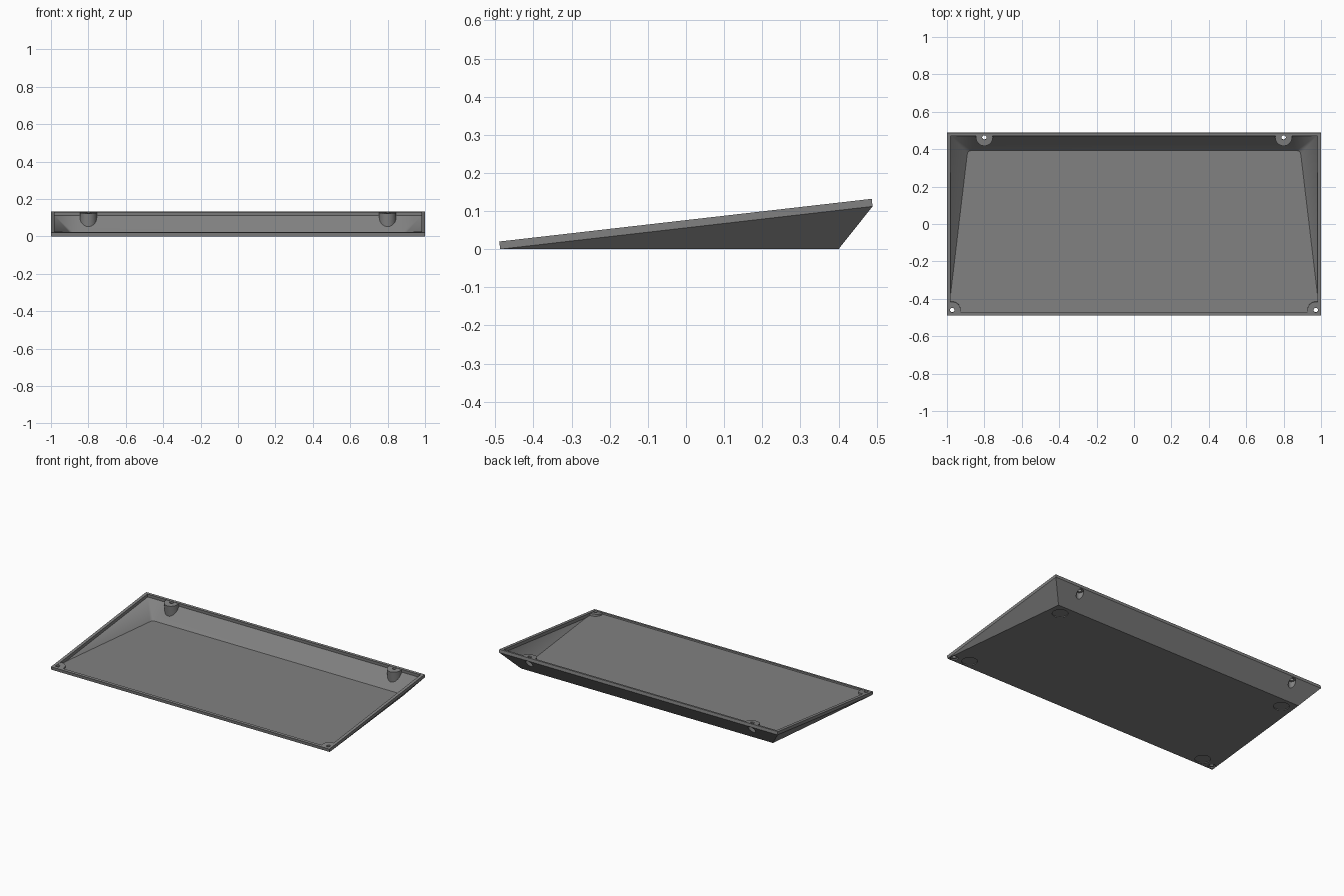
import bpy, bmesh, math
from mathutils import Vector

if "Cube" in bpy.data.objects:
    bpy.data.objects.remove(bpy.data.objects["Cube"])

# slope of the rim plane
SLOPE = math.atan2(0.112, 0.977)
NORMAL = Vector((0, -math.sin(SLOPE), math.cos(SLOPE)))
FLOOR = 0.0125


def on_rim(x, y, d=0.0):
    """Point on the sloped rim plane, moved d along its normal."""
    return Vector((x, y, 0.02 + (y + 0.49) * math.tan(SLOPE))) + NORMAL * d


def new_object(name, bm):
    bmesh.ops.recalc_face_normals(bm, faces=bm.faces)
    mesh = bpy.data.meshes.new(name)
    bm.to_mesh(mesh)
    bm.free()
    ob = bpy.data.objects.new(name, mesh)
    bpy.context.collection.objects.link(ob)
    return ob


def hull(name, points):
    bm = bmesh.new()
    for p in points:
        bm.verts.new(p)
    res = bmesh.ops.convex_hull(bm, input=bm.verts[:])
    junk = {v for v in res["geom_interior"] if isinstance(v, bmesh.types.BMVert)}
    bmesh.ops.delete(bm, geom=list(junk), context='VERTS')
    bmesh.ops.dissolve_limit(bm, angle_limit=math.radians(0.5),
                             verts=bm.verts[:], edges=bm.edges[:])
    return new_object(name, bm)


def cylinder(name, start, end, radius, sides=32):
    axis = end - start
    bm = bmesh.new()
    bmesh.ops.create_cone(bm, cap_ends=True, segments=sides, radius1=radius,
                          radius2=radius, depth=axis.length)
    rot = axis.to_track_quat('Z', 'Y').to_matrix().to_4x4()
    bm.transform(rot)
    bmesh.ops.translate(bm, verts=bm.verts, vec=(start + end) / 2)
    return new_object(name, bm)


def cut(target, cutter):
    """Subtract the cutter, bake the result and remove the cutter."""
    mod = target.modifiers.new("cut", 'BOOLEAN')
    mod.operation = 'DIFFERENCE'
    mod.solver = 'EXACT'
    mod.object = cutter
    bpy.context.view_layer.update()
    dg = bpy.context.evaluated_depsgraph_get()
    mesh = bpy.data.meshes.new_from_object(target.evaluated_get(dg))
    target.modifiers.clear()
    target.data = mesh
    bpy.data.objects.remove(cutter)


# outer body: sloped rim band tapering down to a narrower flat base
outer = []
for s in (-1, 1):
    outer += [on_rim(s, -0.49), on_rim(s, 0.487), on_rim(s, 0.487, -0.02),
              Vector((s, -0.487, 0)), Vector((s * 0.905, 0.40, 0))]
tray = hull("wedge_tray", outer)

# inner hollow with rounded rear floor corners
inner = []
for s in (-1, 1):
    inner += [on_rim(s * 0.98, -0.472, 0.02), on_rim(s * 0.98, 0.471, 0.02),
              on_rim(s * 0.98, 0.471, -0.02),
              Vector((s * 0.98, -0.472, FLOOR)), Vector((s * 0.98, -0.37, FLOOR))]
    for i in range(4):
        a = math.radians(30 * i)
        inner.append(Vector((s * (0.87 + 0.022 * math.cos(a)),
                             0.371 + 0.022 * math.sin(a), FLOOR)))
hollow = hull("hollow", inner)

# screw bosses are left standing inside the hollow
SCREWS = [(s * x, y) for s in (-1, 1) for x, y in ((0.80, 0.462), (0.972, -0.461))]
for x, y in SCREWS:
    cut(hollow, cylinder("boss", on_rim(x, y, -0.25), on_rim(x, y, -0.002), 0.045))
cut(tray, hollow)

# screw holes with wider bores from below
for x, y in SCREWS:
    cut(tray, cylinder("screw_hole", on_rim(x, y, -0.2), on_rim(x, y, 0.05), 0.012, 24))
    bore_top = -0.022 if y > 0 else -0.014
    cut(tray, cylinder("screw_bore", on_rim(x, y, -0.2), on_rim(x, y, bore_top), 0.023, 24))

# shallow round recesses for feet under the base
for s in (-1, 1):
    for x, y in ((0.88, -0.43), (0.835, 0.33)):
        cut(tray, cylinder("foot_recess", Vector((s * x, y, -0.05)),
                           Vector((s * x, y, 0.005)), 0.046))

# single grey plastic
grey = bpy.data.materials.new("mid_grey")
grey.diffuse_color = (0.22, 0.22, 0.22, 1)
grey.use_nodes = True
grey.node_tree.nodes["Principled BSDF"].inputs["Base Color"].default_value = grey.diffuse_color
tray.data.materials.clear()
tray.data.materials.append(grey)
for p in tray.data.polygons:
    p.material_index = 0

bpy.ops.object.select_all(action='DESELECT')
tray.select_set(True)
bpy.context.view_layer.objects.active = tray
bpy.ops.object.shade_smooth_by_angle(angle=math.radians(25))
